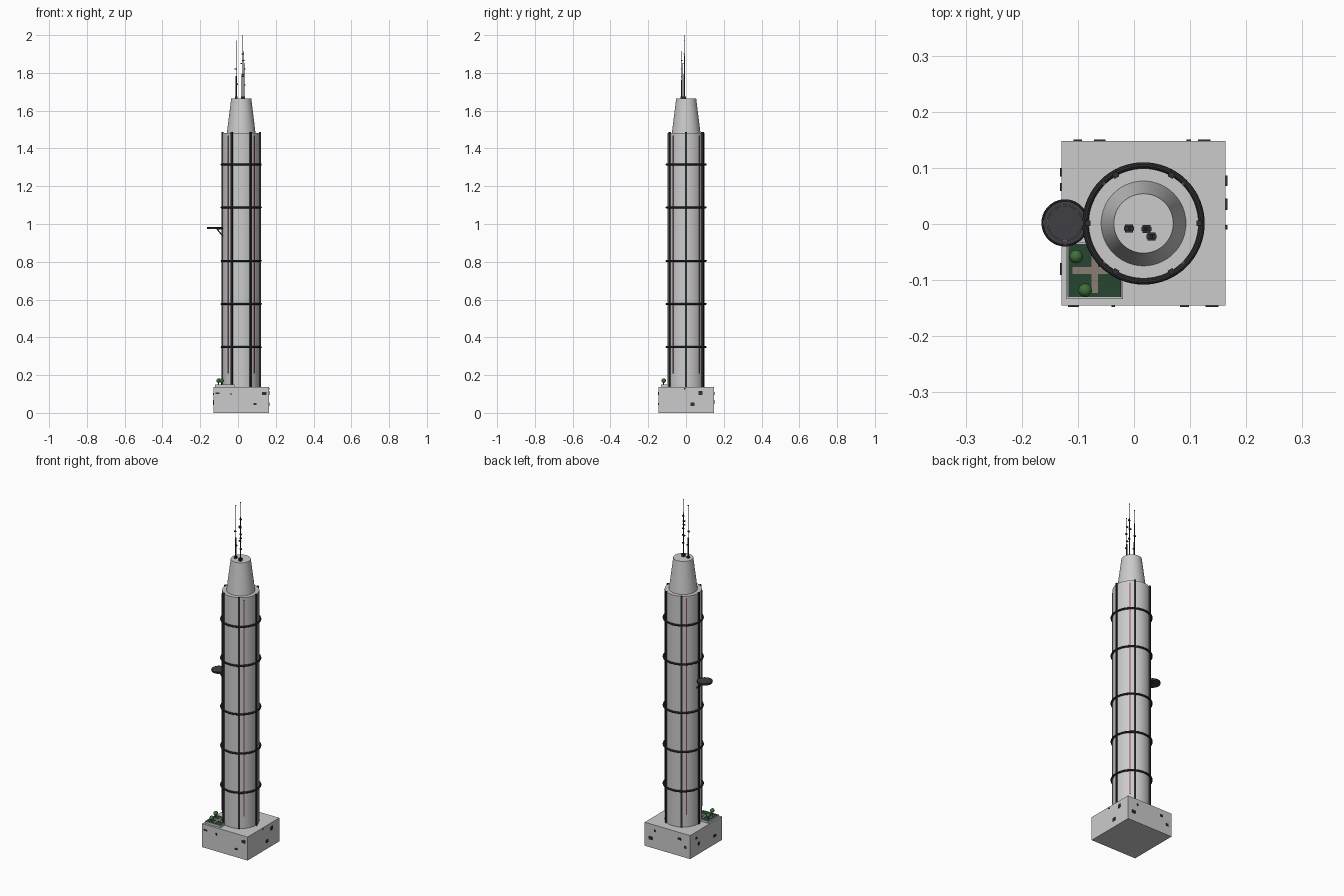
import bpy, math
from mathutils import Vector

if "Cube" in bpy.data.objects:
    bpy.data.objects.remove(bpy.data.objects["Cube"])

CX, CY = 0.017, 0.001          # tower axis


def mat(name, r, g, b):
    m = bpy.data.materials.new(name)
    m.diffuse_color = (r, g, b, 1)
    m.use_nodes = True
    m.node_tree.nodes["Principled BSDF"].inputs["Base Color"].default_value = m.diffuse_color
    return m


DARK = mat("dark_metal", 0.03, 0.03, 0.035)
PAD = mat("pad_dark", 0.05, 0.05, 0.06)
MARK = mat("pad_mark", 0.2, 0.2, 0.22)
MAGENTA = mat("light_magenta", 0.25, 0.05, 0.12)
GRASS = mat("grass", 0.02, 0.06, 0.03)
PATH = mat("path", 0.25, 0.21, 0.17)
LEAF = mat("leaf", 0.05, 0.16, 0.04)
BARK = mat("bark", 0.08, 0.05, 0.03)


def finish(name, m, smooth=False):
    o = bpy.context.object
    o.name = name
    if m:
        o.data.materials.append(m)
    if smooth:
        bpy.ops.object.shade_smooth_by_angle(angle=math.radians(35))
    return o


def box(name, loc, size, m=None, rz=0):
    bpy.ops.mesh.primitive_cube_add(size=1, location=loc, rotation=(0, 0, rz))
    bpy.context.object.scale = size
    bpy.ops.object.transform_apply(location=False, rotation=False, scale=True)
    return finish(name, m)


def cone(name, x, y, z0, z1, r0, r1, m=None, n=64):
    bpy.ops.mesh.primitive_cone_add(vertices=n, radius1=r0, radius2=r1, depth=z1 - z0,
                                    location=(x, y, (z0 + z1) / 2))
    return finish(name, m, True)


def torus(name, x, y, z, R, r, m):
    bpy.ops.mesh.primitive_torus_add(major_segments=64, minor_segments=10,
                                     major_radius=R, minor_radius=r, location=(x, y, z))
    return finish(name, m, True)


def rod(name, a, b, r, m):
    a, b = Vector(a), Vector(b)
    d = b - a
    bpy.ops.mesh.primitive_cylinder_add(vertices=10, radius=r, depth=d.length,
                                        location=(a + b) / 2,
                                        rotation=d.to_track_quat('Z', 'Y').to_euler())
    return finish(name, m, True)


# podium, tower shaft and tapered crown
box("podium", (CX, CY, 0.0685), (0.293, 0.293, 0.137))
cone("tower_shaft", CX, CY, 0.13, 1.483, 0.098, 0.098)
cone("crown", CX, CY, 1.48, 1.665, 0.076, 0.053)

# service rings
for z in (0.348, 0.577, 0.805, 1.088, 1.315):
    torus("ring", CX, CY, z, 0.1035, 0.0055, DARK)

# vertical ribs
for i in range(6):
    a = math.radians(60 * i)
    box("rib", (CX + 0.0995 * math.cos(a), CY + 0.0995 * math.sin(a), 0.811),
        (0.01, 0.01, 1.35), DARK, a)

# light strips between the ribs
for deg in (45, 135, 225, 315):
    a = math.radians(deg)
    box("light_strip", (CX + 0.099 * math.cos(a), CY + 0.099 * math.sin(a), 0.838),
        (0.005, 0.005, 1.26), MAGENTA, a)

# landing pad with rim, marking band and brace
PX, PY = -0.123, 0.002
cone("landing_pad", PX, PY, 0.974, 0.984, 0.041, 0.041, PAD, 48)
torus("pad_rim", PX, PY, 0.982, 0.0395, 0.0025, DARK)
torus("pad_marking", PX, PY, 0.9835, 0.031, 0.0009, MARK)
for y in (-0.014, 0.014):
    rod("pad_brace", (-0.112, PY + y, 0.975), (-0.08, PY + y, 0.935), 0.003, DARK)
box("pad_arm", (-0.095, PY, 0.975), (0.03, 0.02, 0.006), DARK)

# roof garden: lawn, kerbs, crossing paths
GX, GY, GS = -0.07, -0.083, 0.098
box("garden_lawn", (GX, GY, 0.141), (GS - 0.004, GS - 0.004, 0.012), GRASS)
for s in (-1, 1):
    box("garden_kerb", (GX + s * GS / 2, GY, 0.1415), (0.003, GS + 0.003, 0.015))
    box("garden_kerb", (GX, GY + s * GS / 2, 0.1415), (GS, 0.003, 0.015))
box("garden_path", (GX, GY, 0.1475), (0.012, 0.08, 0.002), PATH)
box("garden_path", (GX, GY, 0.1475), (0.08, 0.013, 0.0022), PATH)

# trees
for x, y in ((-0.103, -0.058), (-0.087, -0.118)):
    rod("tree_trunk", (x, y, 0.145), (x, y, 0.168), 0.0025, BARK)
    bpy.ops.mesh.primitive_ico_sphere_add(subdivisions=3, radius=0.012, location=(x, y, 0.171))
    finish("tree_crown", LEAF, True)

# stepped masts with foot block, cross boxes and tip
for x, y, top, steps in ((-0.009, -0.008, 1.97, (1.74, 1.82)),
                         (0.022, -0.009, 1.998, (1.79, 1.85, 1.9)),
                         (0.031, -0.022, 1.915, (1.735, 1.78, 1.82, 1.865))):
    h = top - 1.66
    box("mast_foot", (x, y, 1.668), (0.014, 0.014, 0.012), DARK)
    rod("mast_lower", (x, y, 1.66), (x, y, 1.66 + h * 0.4), 0.0032, DARK)
    rod("mast_middle", (x, y, 1.66 + h * 0.4), (x, y, 1.66 + h * 0.75), 0.0022, DARK)
    rod("mast_upper", (x, y, 1.66 + h * 0.75), (x, y, top), 0.0012, DARK)
    box("mast_tip", (x, y, top), (0.004, 0.004, 0.004), DARK)
    for k, z in enumerate(steps):
        box("mast_box", (x + 0.003 * (-1) ** k, y, z), (0.012, 0.007, 0.006), DARK)

# small vents on the podium walls: position along wall, height, width, height size
FRONT = ((-0.108, 0.105, 0.02, 0.008), (-0.037, 0.1, 0.007, 0.011),
         (0.09, 0.048, 0.016, 0.01), (0.139, 0.103, 0.024, 0.017))
BACK = ((-0.1, 0.06, 0.015, 0.014), (-0.061, 0.1, 0.02, 0.012),
        (0.098, 0.105, 0.008, 0.012), (0.125, 0.055, 0.022, 0.018))
RIGHT = ((0.035, 0.045, 0.02, 0.018), (0.077, 0.105, 0.019, 0.02), (-0.006, 0.128, 0.008, 0.008))
LEFT = ((0.092, 0.1, 0.015, 0.012), (0.066, 0.06, 0.014, 0.016), (-0.08, 0.05, 0.021, 0.014))
for s, wall in ((-1, FRONT), (1, BACK)):
    for p, z, w, h in wall:
        box("vent", (p, CY + s * 0.1467, z), (w, 0.005, h), DARK)
for s, wall in ((-1, LEFT), (1, RIGHT)):
    for p, z, w, h in wall:
        box("vent", (CX + s * 0.1467, p, z), (0.005, w, h), DARK)
